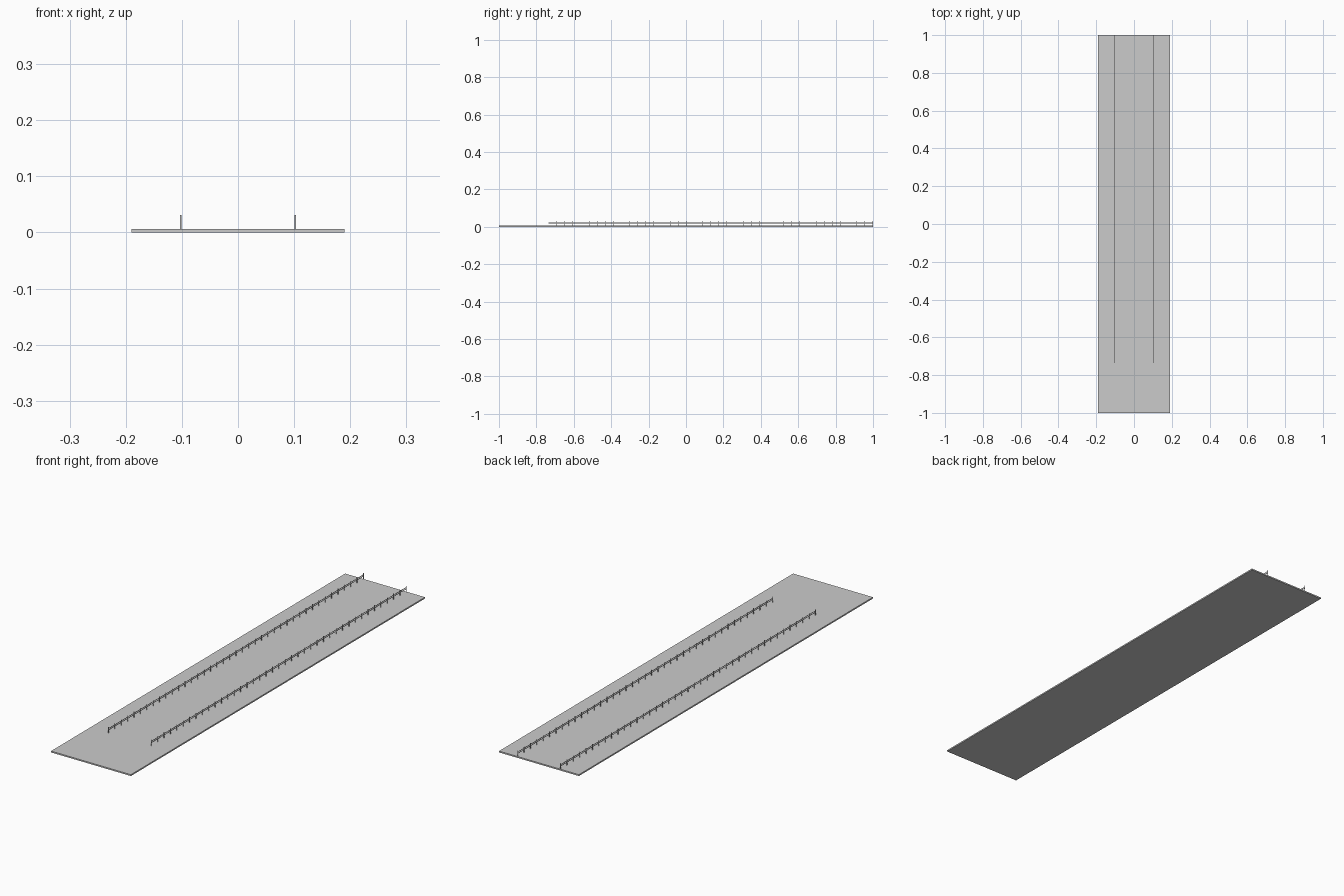
import bpy, bmesh
from mathutils import Matrix, Vector

if "Cube" in bpy.data.objects:
    bpy.data.objects.remove(bpy.data.objects["Cube"])

X_RAIL = 0.102
Y0, Y1 = -0.735, 0.999
DECK = 0.006


def add_box(bm, lo, hi):
    lo, hi = Vector(lo), Vector(hi)
    m = Matrix.Translation((lo + hi) / 2) @ Matrix.Diagonal((*(hi - lo), 1))
    bmesh.ops.create_cube(bm, size=1, matrix=m)


def make(name, boxes):
    bm = bmesh.new()
    for lo, hi in boxes:
        add_box(bm, lo, hi)
    mesh = bpy.data.meshes.new(name)
    bm.to_mesh(mesh)
    bm.free()
    ob = bpy.data.objects.new(name, mesh)
    bpy.context.collection.objects.link(ob)
    return ob


# flat roadway slab
make("deck_slab", [((-0.19, -1, 0), (0.19, 1, DECK))])

# guard rails: evenly spaced posts carrying two thin horizontal rails
N = 40
for side, x in (("left", -X_RAIL), ("right", X_RAIL)):
    posts = []
    for i in range(N + 1):
        y = Y0 + (Y1 - Y0) * i / N
        posts.append(((x - 0.001, y - 0.001, DECK), (x + 0.001, y + 0.001, 0.031)))
    make(side + "_rail_posts", posts)
    make(side + "_rails", [((x - 0.0008, Y0, z - 0.001), (x + 0.0008, Y1, z + 0.001))
                           for z in (0.019, 0.025)])
